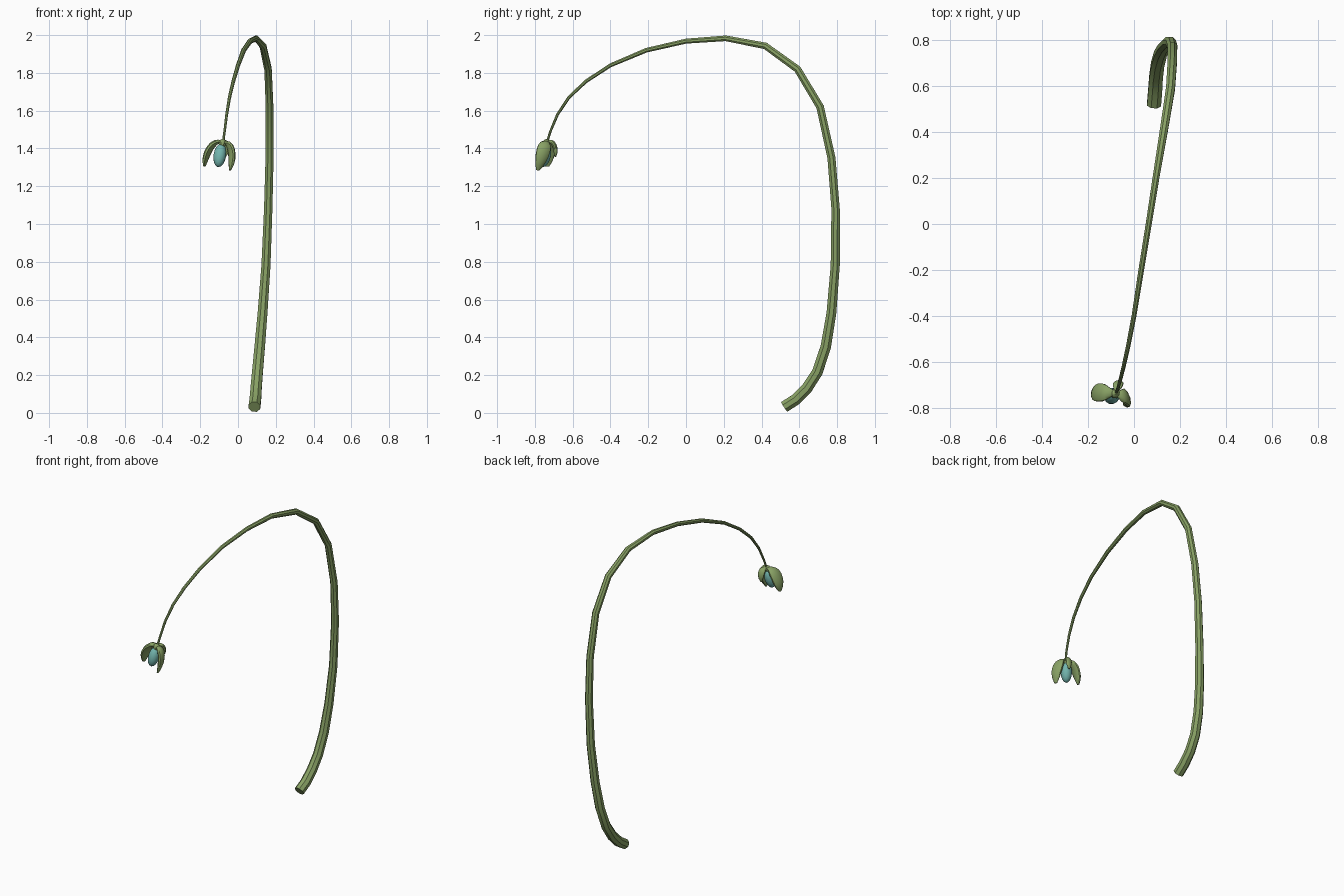
import bpy, bmesh, math
from mathutils import Vector

if "Cube" in bpy.data.objects:
    bpy.data.objects.remove(bpy.data.objects["Cube"])


def material(name, color):
    m = bpy.data.materials.new(name)
    m.diffuse_color = (*color, 1)
    m.use_nodes = True
    m.node_tree.nodes["Principled BSDF"].inputs["Base Color"].default_value = m.diffuse_color
    return m


green = material("stem_green", (0.25, 0.36, 0.13))
teal = material("bud_teal", (0.17, 0.46, 0.42))


def loft(name, pts, widths, depths, side, sides, mat, angle):
    """Sweep an elliptical ring along a path; side is the width direction."""
    pts = [Vector(p) for p in pts]
    bm = bmesh.new()
    rings = []
    for i, p in enumerate(pts):
        t = (pts[min(i + 1, len(pts) - 1)] - pts[max(i - 1, 0)]).normalized()
        s = Vector(side)
        s = (s - t * s.dot(t)).normalized()
        u = t.cross(s)
        ring = []
        for k in range(sides):
            a = 2 * math.pi * (k + 0.5) / sides
            ring.append(bm.verts.new(p + s * widths[i] * math.cos(a) + u * depths[i] * math.sin(a)))
        rings.append(ring)
    for a, b in zip(rings, rings[1:]):
        for k in range(sides):
            n = (k + 1) % sides
            bm.faces.new((a[k], a[n], b[n], b[k]))
    bm.faces.new(rings[0][::-1])
    bm.faces.new(rings[-1])
    bmesh.ops.recalc_face_normals(bm, faces=bm.faces)
    me = bpy.data.meshes.new(name)
    bm.to_mesh(me)
    bm.free()
    me.materials.append(mat)
    ob = bpy.data.objects.new(name, me)
    bpy.context.collection.objects.link(ob)
    bpy.ops.object.select_all(action='DESELECT')
    ob.select_set(True)
    bpy.context.view_layer.objects.active = ob
    bpy.ops.object.shade_smooth_by_angle(angle=math.radians(angle))
    return ob


def bezier(p, t):
    p = [Vector(q) for q in p]
    while len(p) > 1:
        p = [a.lerp(b, t) for a, b in zip(p, p[1:])]
    return p[0]


# arching, tapering stem: x, y, z, radius
stem = [
    (.087, .52, .032, .033), (.092, .58, .07, .033), (.096, .64, .13, .032),
    (.103, .695, .215, .031), (.115, .74, .35, .030), (.130, .77, .53, .028),
    (.148, .79, .78, .026), (.160, .792, 1.08, .024), (.167, .77, 1.35, .023),
    (.167, .71, 1.62, .022), (.159, .59, 1.82, .021), (.132, .42, 1.943, .019),
    (.097, .21, 1.983, .016), (.064, 0, 1.968, .014), (.030, -.21, 1.92, .013),
    (0, -.40, 1.84, .011), (-.025, -.53, 1.755, .010), (-.045, -.62, 1.67, .009),
    (-.060, -.68, 1.58, .008), (-.071, -.718, 1.49, .007), (-.080, -.738, 1.425, .007)]
radii = [s[3] for s in stem]
loft("stem", [s[:3] for s in stem], radii, radii, (1, 0, 0), 8, green, 30)

# hanging flower bud
steps = 9
top, bottom = Vector((-.086, -.735, 1.425)), Vector((-.106, -.762, 1.302))
angles = [math.pi * (0.04 + 0.92 * i / (steps - 1)) for i in range(steps)]
r = [.034 * math.sin(a) for a in angles]
loft("flower_bud", [top.lerp(bottom, (1 - math.cos(a)) / 2) for a in angles],
     r, r, (1, 0, 0), 12, teal, 40)

# drooping sepals around the bud: control points, half width, half thickness, width direction
sepals = {
    "left_sepal": ([(-.085, -.735, 1.435), (-.135, -.735, 1.45), (-.175, -.73, 1.37), (-.178, -.735, 1.305)],
                   .042, .017, (.25, 1, 0)),
    "right_sepal": ([(-.078, -.738, 1.43), (-.035, -.745, 1.44), (-.020, -.76, 1.36), (-.042, -.785, 1.285)],
                    .038, .017, (-.3, 1, 0)),
    "back_sepal": ([(-.08, -.735, 1.435), (-.072, -.70, 1.45), (-.062, -.685, 1.40), (-.07, -.692, 1.355)],
                   .023, .012, (1, 0, 0)),
}
profile = [.25, .5, .78, .95, 1, .97, .85, .62, .25]
for name, (ctrl, w, d, side) in sepals.items():
    path = [bezier(ctrl, i / 8) for i in range(9)]
    loft(name, path, [w * f for f in profile], [d * min(1, f + .1) for f in profile],
         side, 10, green, 50)

# small collar where the stem meets the flower
collar = [(-.079, -.734, 1.447), (-.080, -.736, 1.44), (-.083, -.738, 1.425), (-.085, -.74, 1.412)]
cr = [.009, .018, .022, .016]
loft("collar", collar, cr, cr, (1, 0, 0), 8, green, 40)
